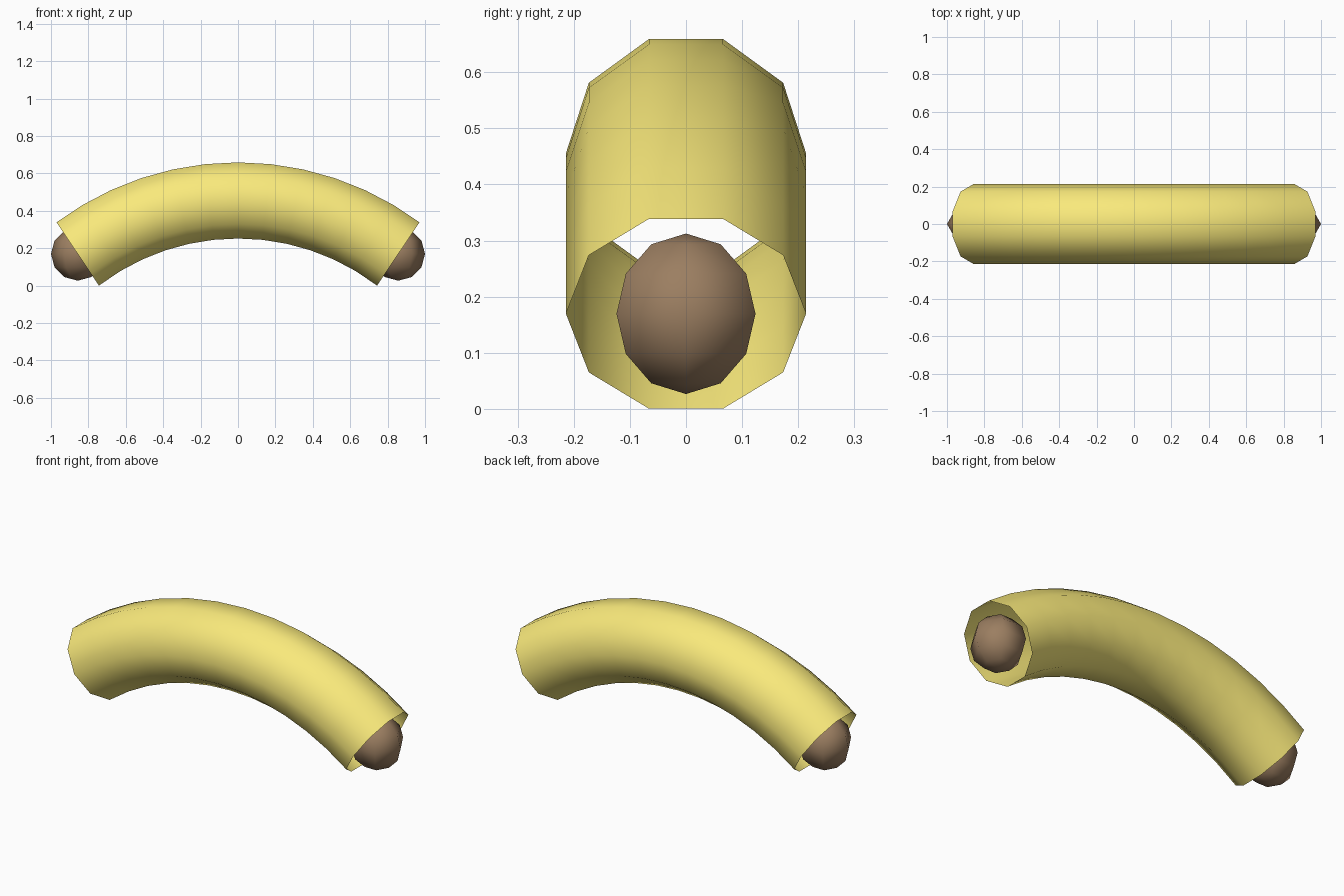
import bpy, bmesh
from math import sin, cos, pi, atan2
from mathutils import Matrix, Vector

if "Cube" in bpy.data.objects:
    bpy.data.objects.remove(bpy.data.objects["Cube"])

END_X, END_Z, RISE = 0.857, 0.1695, 0.286
STEPS, SIDES, TUBE_R, TIP_R = 12, 10, 0.214, 0.143


def material(name, color):
    m = bpy.data.materials.new(name)
    m.diffuse_color = (*color, 1)
    m.use_nodes = True
    m.node_tree.nodes["Principled BSDF"].inputs["Base Color"].default_value = m.diffuse_color
    return m


def finish(bm, name, mat):
    for f in bm.faces:
        f.smooth = True
    me = bpy.data.meshes.new(name)
    bm.to_mesh(me)
    bm.free()
    me.materials.append(mat)
    ob = bpy.data.objects.new(name, me)
    bpy.context.collection.objects.link(ob)
    return ob


# Curved body: open ten-sided tube swept along a circular arc
half = 2 * atan2(RISE, END_X)
radius = END_X / sin(half)
step = 2 * half / STEPS
bm = bmesh.new()
rings = []
for i in range(STEPS + 1):
    a = -half + i * step
    centre = Vector((radius * sin(a), 0, END_Z + RISE - radius * (1 - cos(a))))
    # end rings stand square to their own segment
    t = max(-half + step / 2, min(half - step / 2, a))
    out = Vector((sin(t), 0, cos(t)))
    rings.append([bm.verts.new(centre + TUBE_R * (
        Vector((0, cos(2 * pi * k / SIDES), 0)) + out * sin(2 * pi * k / SIDES)))
        for k in range(SIDES)])
for r0, r1 in zip(rings, rings[1:]):
    for k in range(SIDES):
        n = (k + 1) % SIDES
        bm.faces.new((r0[k], r1[k], r1[n], r0[n]))
bm.normal_update()
if sum(f.normal.dot(f.calc_center_median() - Vector((0, 0, 0.0))) for f in bm.faces
       if f.calc_center_median().z > 0.6) < 0:
    bmesh.ops.reverse_faces(bm, faces=bm.faces[:])
finish(bm, "peel", material("yellow", (0.95, 0.82, 0.2)))

# Dark ball tips, six-sided with a corner pointing outward along x
brown = material("brown", (0.33, 0.21, 0.12))
for side, name in ((-1, "left_tip"), (1, "right_tip")):
    bm = bmesh.new()
    bmesh.ops.create_uvsphere(bm, u_segments=6, v_segments=6, radius=TIP_R)
    if max(v.co.x for v in bm.verts) < TIP_R - 0.005:
        bmesh.ops.rotate(bm, verts=bm.verts, matrix=Matrix.Rotation(pi / 2, 3, 'Z'))
    finish(bm, name, brown).location = (side * END_X, 0, END_Z)
